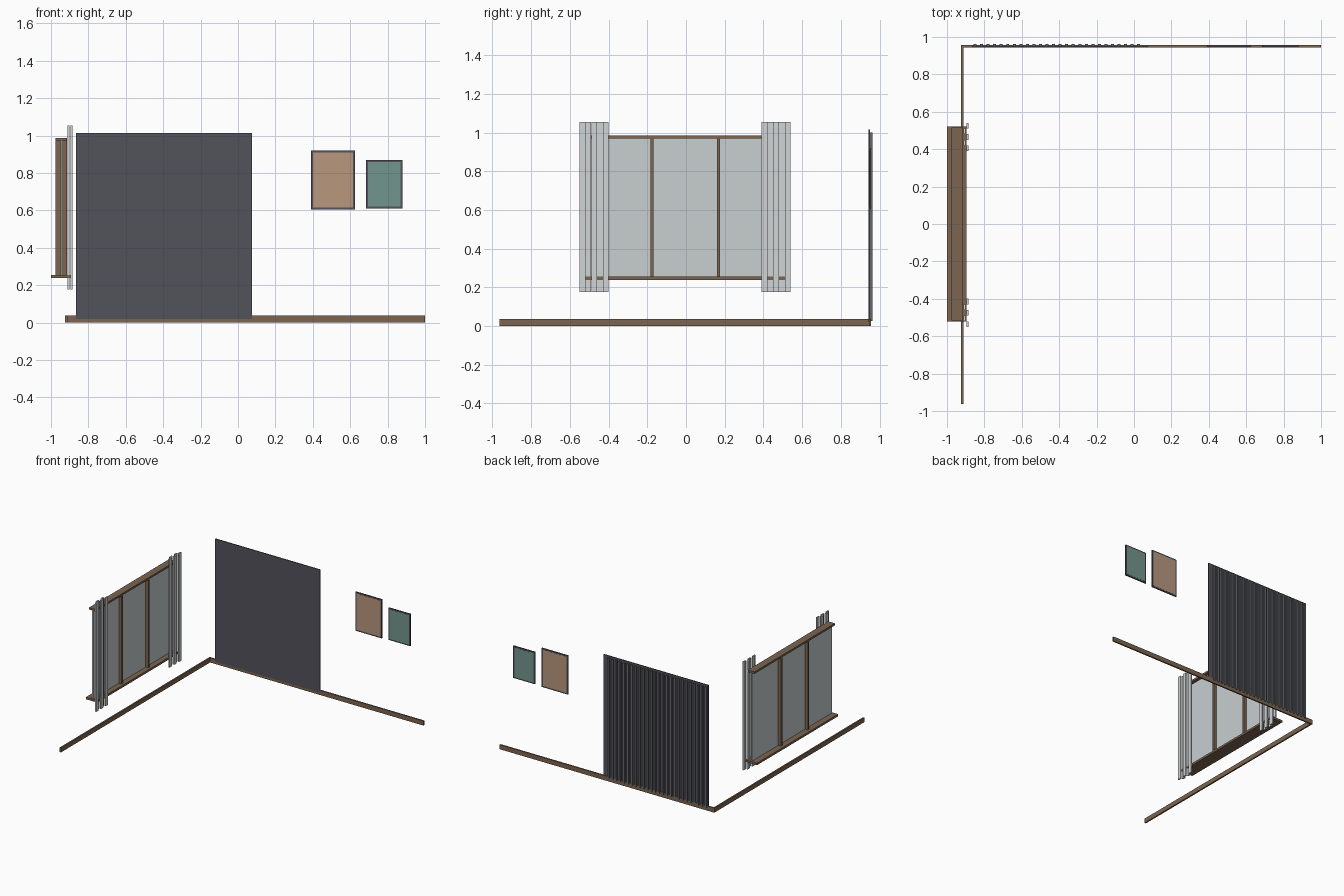
import bpy, bmesh

if "Cube" in bpy.data.objects:
    bpy.data.objects.remove(bpy.data.objects["Cube"])


def material(name, rgb):
    m = bpy.data.materials.new(name)
    m.diffuse_color = (*rgb, 1)
    m.use_nodes = True
    m.node_tree.nodes["Principled BSDF"].inputs["Base Color"].default_value = m.diffuse_color
    return m


WOOD = material("brown_wood", (0.20, 0.13, 0.08))
CHARCOAL = material("charcoal", (0.085, 0.085, 0.105))
SLAT = material("slat_grey", (0.13, 0.135, 0.145))
GLASS = material("pale_glass", (0.58, 0.62, 0.63))
CLOTH = material("curtain_grey", (0.63, 0.66, 0.67))
TAN = material("tan_print", (0.48, 0.31, 0.21))
TEAL = material("teal_print", (0.17, 0.30, 0.27))


def boxes(name, mat, spans):
    """One object from boxes given as (x0, x1, y0, y1, z0, z1)."""
    bm = bmesh.new()
    for x0, x1, y0, y1, z0, z1 in spans:
        cube = bmesh.ops.create_cube(bm, size=1)["verts"]
        bmesh.ops.scale(bm, verts=cube, vec=(x1 - x0, y1 - y0, z1 - z0))
        bmesh.ops.translate(bm, verts=cube, vec=((x0 + x1) / 2, (y0 + y1) / 2, (z0 + z1) / 2))
    mesh = bpy.data.meshes.new(name)
    bm.to_mesh(mesh)
    bm.free()
    mesh.materials.append(mat)
    ob = bpy.data.objects.new(name, mesh)
    bpy.context.collection.objects.link(ob)
    return ob


# Skirting boards along the two walls
boxes("back_skirting", WOOD, [(-0.912, 1.0, 0.945, 0.957, 0, 0.037)])
boxes("left_skirting", WOOD, [(-0.924, -0.912, -0.963, 0.957, 0, 0.037)])

# Wall panel with vertical slats behind it
boxes("wall_panel", CHARCOAL, [(-0.865, 0.075, 0.944, 0.951, 0.02, 1.015)])
boxes("panel_slats", SLAT,
      [(x - 0.008, x + 0.008, 0.951, 0.963, 0.025, 1.0)
       for x in (-0.85 + 0.035 * i for i in range(26))])

# Framed prints
for name, mat, x0, x1, z0, z1 in (("large", TAN, 0.39, 0.625, 0.605, 0.92),
                                  ("small", TEAL, 0.685, 0.88, 0.61, 0.87)):
    b = 0.011
    boxes(name + "_picture_frame", CHARCOAL, [(x0, x1, 0.947, 0.956, z0, z1)])
    boxes(name + "_picture_print", mat, [(x0 + b, x1 - b, 0.946, 0.957, z0 + b, z1 - b)])

# Window: sill, head rail, mullions and glass
boxes("window_sill", WOOD, [(-1.0, -0.896, -0.52, 0.52, 0.238, 0.255)])
boxes("window_head", WOOD, [(-0.975, -0.915, -0.515, 0.515, 0.97, 0.986)])
boxes("window_mullions", WOOD,
      [(-0.975, -0.915, y - 0.008, y + 0.008, 0.255, 0.97) for y in (-0.175, 0.168)])
boxes("window_glass", GLASS, [(-0.95, -0.94, -0.51, 0.51, 0.255, 0.97)])

# Curtains: folds alternating between two depths
for name, start in (("front_curtain", -0.55), ("rear_curtain", 0.39)):
    folds = []
    for i in range(5):
        x = -0.906 if i % 2 else -0.891
        y = start + 0.0302 * i
        folds.append((x - 0.0055, x + 0.0055, y, y + 0.03, 0.177, 1.055))
    boxes(name, CLOTH, folds)
